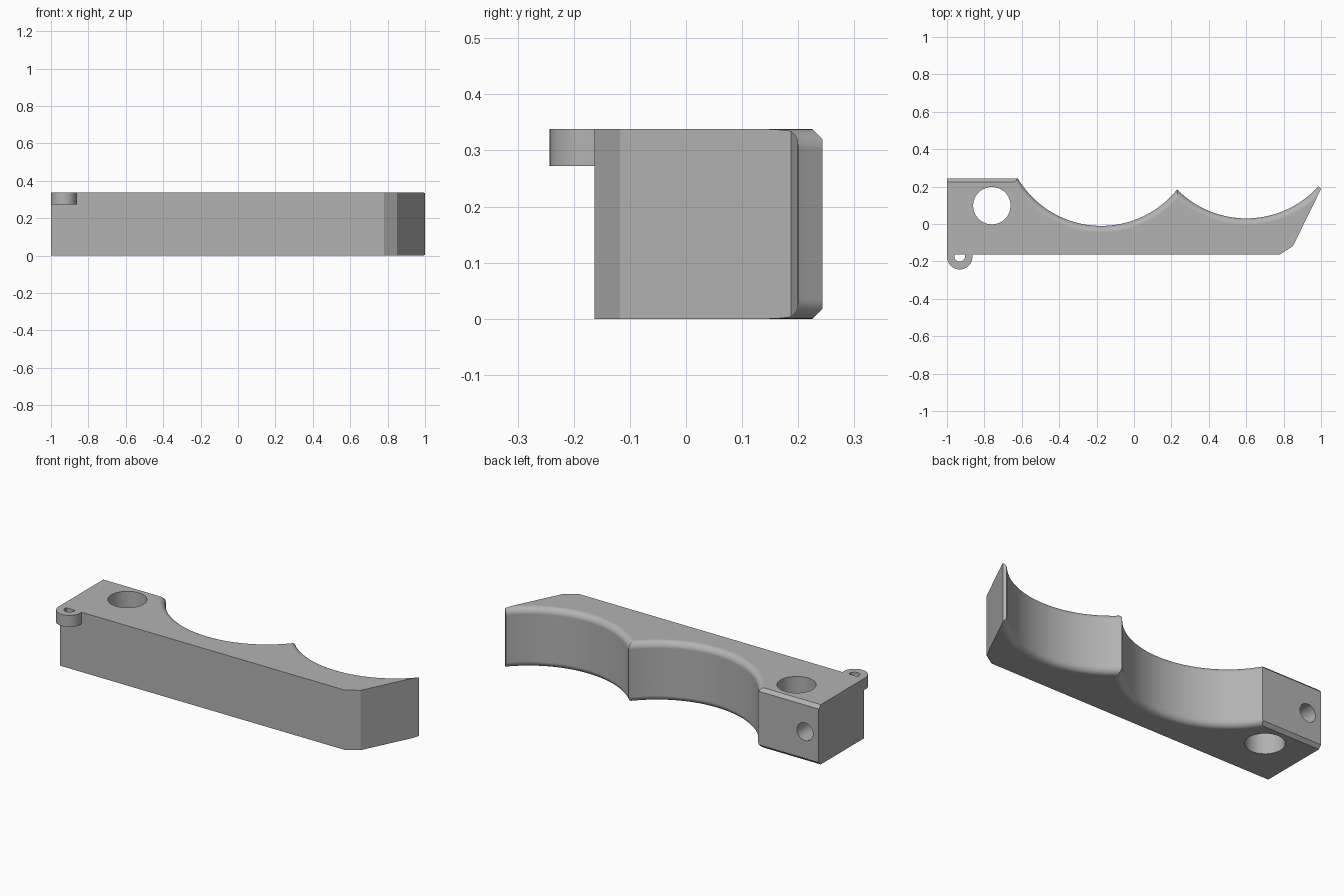
import bpy, bmesh
from math import sin, cos, pi, radians
from mathutils import Matrix

if "Cube" in bpy.data.objects:
    bpy.data.objects.remove(bpy.data.objects["Cube"])

HEIGHT = 0.338
FRONT, BACK = -0.163, 0.243
FILLET = 0.035

grey = bpy.data.materials.new("plain grey")
grey.use_nodes = True
grey.diffuse_color = (0.45, 0.45, 0.45, 1)
grey.node_tree.nodes["Principled BSDF"].inputs["Base Color"].default_value = grey.diffuse_color


def make_object(name, bm):
    bmesh.ops.recalc_face_normals(bm, faces=bm.faces)
    mesh = bpy.data.meshes.new(name)
    bm.to_mesh(mesh)
    bm.free()
    mesh.materials.append(grey)
    obj = bpy.data.objects.new(name, mesh)
    bpy.context.collection.objects.link(obj)
    return obj


def extrude_outline(outline, z0, z1):
    bm = bmesh.new()
    face = bm.faces.new([bm.verts.new((x, y, z0)) for x, y in outline])
    grown = bmesh.ops.extrude_face_region(bm, geom=[face])["geom"]
    moved = [v for v in grown if isinstance(v, bmesh.types.BMVert)]
    bmesh.ops.translate(bm, verts=moved, vec=(0, 0, z1 - z0))
    return bm


def turned_cutter(name, profile, matrix, sides):
    """Closed solid of revolution from (radius, height) pairs."""
    bm = bmesh.new()
    rings = [[bm.verts.new((r * cos(2 * pi * i / sides), r * sin(2 * pi * i / sides), z))
              for i in range(sides)] for r, z in profile]
    for low, high in zip(rings, rings[1:]):
        for i in range(sides):
            j = (i + 1) % sides
            bm.faces.new((low[i], low[j], high[j], high[i]))
    bm.faces.new(rings[0])
    bm.faces.new(rings[-1])
    bm.transform(matrix)
    obj = make_object(name, bm)
    obj.hide_render = True
    return obj


def cut(obj, cutters):
    bpy.context.view_layer.objects.active = obj
    for cutter in cutters:
        mod = obj.modifiers.new("cut", "BOOLEAN")
        mod.operation = "DIFFERENCE"
        mod.solver = "EXACT"
        mod.object = cutter
        bpy.ops.object.modifier_apply(modifier=mod.name)
        bpy.data.objects.remove(cutter)


def smooth(obj):
    bpy.ops.object.select_all(action="DESELECT")
    obj.select_set(True)
    bpy.context.view_layer.objects.active = obj
    bpy.ops.object.shade_smooth_by_angle(angle=radians(25))
    mod = obj.modifiers.new("even shading", "WEIGHTED_NORMAL")
    mod.keep_sharp = True


# Main bar, with chamfered long edges on the back face
outline = [(-1, FRONT), (0.78, FRONT), (0.85, -0.118), (1, 0.187),
           (0.989, 0.2), (-0.6, BACK), (-1, BACK)]
bm = extrude_outline(outline, 0, HEIGHT)
back_edges = [e for e in bm.edges
              if all(v.co.y > BACK - 0.001 for v in e.verts)
              and abs(e.verts[0].co.z - e.verts[1].co.z) < 0.001]
bmesh.ops.bevel(bm, geom=back_edges, offset=0.018, segments=1, affect="EDGES")
bar = make_object("cradle_bar", bm)

# Round cradles whose rims flare outward in a fillet
STEPS = 8
radius = 0.52
flare = [(radius + FILLET * (1 - sin(a)), FILLET * (1 - cos(a)))
         for a in [pi / 2 * i / STEPS for i in range(STEPS + 1)]]
lower = [(radius + FILLET, -0.1)] + flare
upper = [(r, HEIGHT - z) for r, z in reversed(lower)]
cutters = [turned_cutter("cradle_cutter", lower + upper, Matrix.Translation((x, y, 0)), 128)
           for x, y in ((-0.175, 0.51), (0.6, 0.55))]

# Vertical through hole and blind hole in the back face
cutters.append(turned_cutter("post_hole_cutter", [(0.1, -0.1), (0.1, 0.5)],
                             Matrix.Translation((-0.76, 0.098, 0)), 64))
cutters.append(turned_cutter("screw_hole_cutter", [(0.05, 0), (0.05, 0.4)],
                             Matrix.Translation((-0.914, -0.04, HEIGHT / 2))
                             @ Matrix.Rotation(-pi / 2, 4, "X"), 48))
cut(bar, cutters)
smooth(bar)

# Small eyelet on the front corner
r, cx, cy = 0.068, -0.932, -0.175
arc = [(cx + r * cos(a), cy + r * sin(a)) for a in [-pi * i / 24 for i in range(25)]]
eyelet = make_object("cord_eyelet", extrude_outline(
    [(cx + r, FRONT)] + arc + [(cx - r, FRONT)], 0.272, HEIGHT))
cut(eyelet, [turned_cutter("eyelet_cutter", [(0.029, 0.2), (0.029, 0.4)],
                           Matrix.Translation((cx, cy + 0.003, 0)), 32)])
smooth(eyelet)
